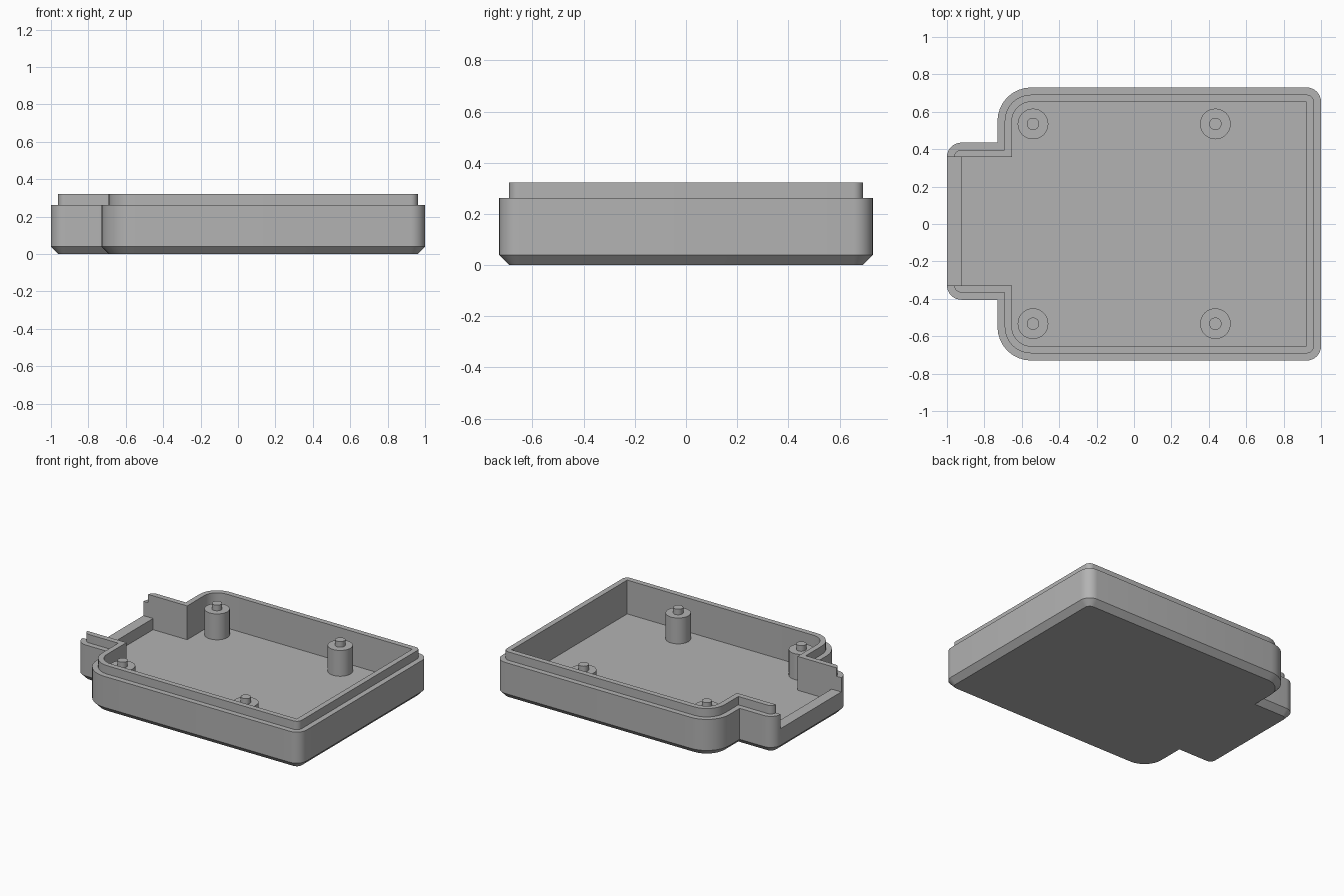
import bpy
import bmesh
import math
from mathutils import Vector, Matrix

if "Cube" in bpy.data.objects:
    bpy.data.objects.remove(bpy.data.objects["Cube"], do_unlink=True)

WALL = 0.077       # full wall thickness
STEP = WALL / 2    # lip setback and bottom chamfer
FLOOR, SILL, RIM, TOP = 0.08, 0.16, 0.262, 0.322
TAB_BACK, TAB_FRONT = 0.435, -0.405
ARC_STEPS = 8

# Case corners, counterclockwise: x, y, radius
CORNERS = [
    (1, -0.73, WALL), (1, 0.73, WALL), (-0.73, 0.73, 0.18),
    (-0.73, TAB_BACK, 0), (-1, TAB_BACK, WALL),
    (-1, TAB_FRONT, WALL), (-0.73, TAB_FRONT, 0), (-0.73, -0.73, 0.18),
]

grey = bpy.data.materials.new("grey plastic")
grey.use_nodes = True
grey.diffuse_color = (0.45, 0.45, 0.45, 1)
grey.node_tree.nodes["Principled BSDF"].inputs["Base Color"].default_value = grey.diffuse_color


def make_object(name, bm):
    mesh = bpy.data.meshes.new(name)
    bm.to_mesh(mesh)
    bm.free()
    mesh.materials.append(grey)
    obj = bpy.data.objects.new(name, mesh)
    bpy.context.collection.objects.link(obj)
    return obj


def smooth(obj):
    bpy.ops.object.select_all(action="DESELECT")
    obj.select_set(True)
    bpy.context.view_layer.objects.active = obj
    bpy.ops.object.shade_smooth_by_angle(angle=math.radians(30))


def outline(inset):
    """Rounded case outline moved inward by the inset."""
    corners = [Vector((x, y)) for x, y, _ in CORNERS]
    points = []
    for i, (x, y, radius) in enumerate(CORNERS):
        here = corners[i]
        before = (here - corners[i - 1]).normalized()
        after = (corners[(i + 1) % len(corners)] - here).normalized()
        n1, n2 = Vector((-before.y, before.x)), Vector((-after.y, after.x))
        r = max(radius - inset, 0)
        centre = here + (n1 + n2) * (inset + r)
        for k in range(ARC_STEPS + 1):
            t = math.pi / 2 * k / ARC_STEPS
            points.append(centre - (n1 * math.cos(t) + n2 * math.sin(t)) * r)
    return points


# Case shell: chamfer, outer wall, ledge, lip, cavity and floor
bm = bmesh.new()
rings = []
for inset, z in [(STEP, 0), (0, 0.04), (0, RIM), (STEP, RIM),
                 (STEP, TOP), (WALL, TOP), (WALL, FLOOR)]:
    rings.append([bm.verts.new((p.x, p.y, z)) for p in outline(inset)])
for low, high in zip(rings, rings[1:]):
    for i in range(len(low)):
        j = (i + 1) % len(low)
        bm.faces.new((low[i], low[j], high[j], high[i]))
bm.faces.new(rings[0][::-1])
bm.faces.new(rings[-1])
bmesh.ops.remove_doubles(bm, verts=bm.verts, dist=0.0001)
bmesh.ops.recalc_face_normals(bm, faces=bm.faces)
case = make_object("case_shell", bm)

# Opening through the end wall of the tab, above a low sill
back, front = TAB_BACK - WALL, TAB_FRONT + WALL
size = Vector((0.3, back - front, 0.3))
middle = Vector((-0.95, (back + front) / 2, SILL + size.z / 2))
bm = bmesh.new()
bmesh.ops.create_cube(bm, size=1, matrix=Matrix.Translation(middle) @ Matrix.Diagonal(size.to_4d()))
cutter = make_object("opening_cutter", bm)
cutter.hide_render = True
cut = case.modifiers.new("opening", "BOOLEAN")
cut.operation = "DIFFERENCE"
cut.solver = "EXACT"
cut.object = cutter
bpy.context.view_layer.objects.active = case
bpy.ops.object.modifier_apply(modifier=cut.name)
bpy.data.objects.remove(cutter, do_unlink=True)
smooth(case)


def post(name, x, y):
    """Stand-off with a narrow locating peg, turned from one stepped profile."""
    bm = bmesh.new()
    sides = 32
    rings = []
    for r, z in [(0.082, FLOOR - 0.01), (0.082, 0.265), (0.033, 0.265), (0.033, 0.305)]:
        angles = [2 * math.pi * i / sides for i in range(sides)]
        rings.append([bm.verts.new((x + r * math.cos(a), y + r * math.sin(a), z)) for a in angles])
    for low, high in zip(rings, rings[1:]):
        for i in range(sides):
            j = (i + 1) % sides
            bm.faces.new((low[i], low[j], high[j], high[i]))
    bm.faces.new(rings[0][::-1])
    bm.faces.new(rings[-1])
    smooth(make_object(name, bm))


# Four mounting posts
for side, x in (("right", -0.54), ("left", 0.435)):
    for end, y in (("front", -0.533), ("back", 0.535)):
        post(f"{end}_{side}_post", x, y)
